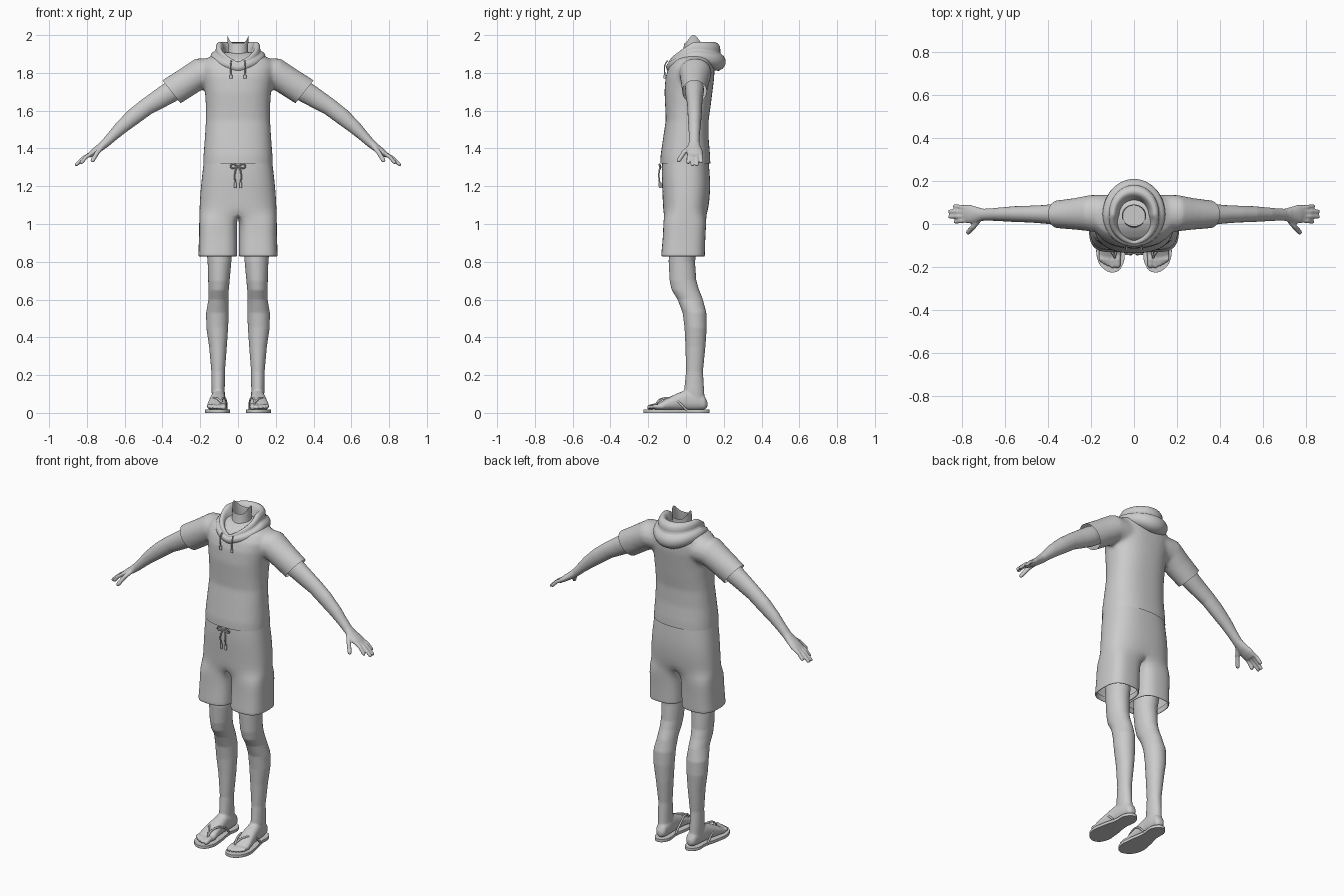
import bpy, bmesh, math
from mathutils import Vector as V

if "Cube" in bpy.data.objects:
    bpy.data.objects.remove(bpy.data.objects["Cube"])

X, Y, Z = V((1, 0, 0)), V((0, 1, 0)), V((0, 0, 1))


def ring(c, u, v, n=24, p=2.0):
    """Superellipse of points around c, spanned by u and v."""
    out = []
    for i in range(n):
        a = 2 * math.pi * i / n
        k = [math.copysign(abs(t) ** (2 / p), t) for t in (math.cos(a), math.sin(a))]
        out.append(V(c) + u * k[0] + v * k[1])
    return out


def loft(bm, rings, caps=True, closed=True):
    vs = [[bm.verts.new(p) for p in r] for r in rings]
    n = len(vs[0])
    for a, b in zip(vs, vs[1:]):
        for i in range(n if closed else n - 1):
            j = (i + 1) % n
            bm.faces.new((a[i], a[j], b[j], b[i]))
    if caps:
        bm.faces.new(vs[0])
        bm.faces.new(vs[-1])
    return vs


def tube(bm, path, ref, n=20):
    """Closed tube through (x, y, z, radius across, radius along ref)."""
    pts = [V(q[:3]) for q in path]
    rings = []
    for i, q in enumerate(path):
        d = (pts[min(i + 1, len(pts) - 1)] - pts[max(i - 1, 0)]).normalized()
        a = (ref - d * d.dot(ref)).normalized()
        rings.append(ring(pts[i], d.cross(a) * q[3], a * q[4], n))
    loft(bm, rings)


def digit(bm, pts, r, ref):
    """Finger or toe with a rounded tip."""
    a, b = V(pts[-2]), V(pts[-1])
    d = (b - a).normalized()
    path = [(*p, r, r) for p in pts[:-1]]
    path += [(*(b - d * r), r * .95, r * .95), (*(b - d * r * .3), r * .7, r * .7), (*b, r * .2, r * .2)]
    tube(bm, path, ref, 12)


def make(name, bm):
    bmesh.ops.recalc_face_normals(bm, faces=bm.faces)
    for f in bm.faces:
        f.smooth = True
    me = bpy.data.meshes.new(name)
    bm.to_mesh(me)
    bm.free()
    ob = bpy.data.objects.new(name, me)
    bpy.context.collection.objects.link(ob)
    return ob


def fuse(bm, voxel, smooth):
    """Melt overlapping closed parts into one skin and return it as bmesh."""
    ob = make("fuse_helper", bm)
    m = ob.modifiers.new("remesh", 'REMESH')
    m.mode, m.voxel_size = 'VOXEL', voxel
    s = ob.modifiers.new("smooth", 'SMOOTH')
    s.factor, s.iterations = .5, smooth
    out = bmesh.new()
    out.from_object(ob, bpy.context.evaluated_depsgraph_get())
    bpy.data.objects.remove(ob)
    return out


def cord(name, pts, r):
    cu = bpy.data.curves.new(name, 'CURVE')
    cu.dimensions, cu.bevel_depth, cu.bevel_resolution, cu.use_fill_caps = '3D', r, 2, True
    sp = cu.splines.new('BEZIER')
    sp.bezier_points.add(len(pts) - 1)
    for b, p in zip(sp.bezier_points, pts):
        b.co = p
        b.handle_left_type = b.handle_right_type = 'AUTO'
    sp.resolution_u = 6
    ob = bpy.data.objects.new(name, cu)
    bpy.context.collection.objects.link(ob)
    return ob


def mirror(ob):
    m = ob.modifiers.new("mirror", 'MIRROR')
    m.merge_threshold = .001


def subdivide(ob, lv=1):
    m = ob.modifiers.new("subsurf", 'SUBSURF')
    m.levels = m.render_levels = lv


# Shirt: torso and sleeves fused, then trimmed open at the hems
bm = bmesh.new()
torso = [(1.28, .186, -.137, .130), (1.36, .183, -.135, .128), (1.45, .176, -.122, .120),
         (1.55, .170, -.107, .120), (1.62, .170, -.110, .130), (1.70, .175, -.114, .140),
         (1.78, .188, -.108, .150), (1.83, .195, -.092, .150), (1.87, .178, -.065, .140),
         (1.895, .13, -.03, .12), (1.91, .07, 0, .09)]
loft(bm, [ring((0, (a + b) / 2, z), X * rx, Y * (b - a) / 2, 40, 2.4) for z, rx, a, b in torso])
for s in (1, -1):
    tube(bm, [(s * x, y, z, r, ry) for x, y, z, r, ry in
              [(.12, .05, 1.80, .078, .085), (.20, .05, 1.798, .082, .085), (.27, .047, 1.752, .078, .074),
               (.352, .045, 1.70, .078, .065), (.43, .045, 1.645, .075, .062)]], Y, 28)
bm = fuse(bm, .011, 6)
bmesh.ops.bisect_plane(bm, geom=bm.verts[:] + bm.edges[:] + bm.faces[:], plane_co=(0, 0, 1.32),
                       plane_no=(0, 0, -1), clear_outer=True)
for s in (1, -1):
    fs = [f for f in bm.faces if f.calc_center_median().x * s > .25]
    geom = list({v for f in fs for v in f.verts}) + list({e for f in fs for e in f.edges}) + fs
    bmesh.ops.bisect_plane(bm, geom=geom, plane_co=(s * .352, .045, 1.70),
                           plane_no=(s * .78, 0, -.62), clear_outer=True)
make("shirt", bm)

# Hood: section of two soft rolls swept round the neck, dipping to a V in front
back = [(.07, 1.82), (.14, 1.80), (.178, 1.845), (.165, 1.895), (.135, 1.90), (.15, 1.94),
        (.115, 1.97), (.09, 1.955), (.075, 1.91), (.06, 1.86)]
side = [(.10, 1.85), (.140, 1.855), (.150, 1.885), (.138, 1.915), (.113, 1.915), (.122, 1.945),
        (.10, 1.972), (.082, 1.955), (.072, 1.92), (.058, 1.87)]
front = [(.11, 1.79), (.138, 1.805), (.148, 1.825), (.143, 1.842), (.135, 1.842), (.136, 1.852),
         (.128, 1.858), (.118, 1.85), (.11, 1.835), (.10, 1.81)]
rings = []
for i in range(41):
    a = 2 * math.pi * i / 40
    w = math.cos(a)
    if w >= 0:
        t, A, B = w * w, side, back
    else:
        t, A, B = 1 - math.acos(-w) / (math.pi / 2), side, front
    rings.append([V((math.sin(a) * (p[0] * (1 - t) + q[0] * t), .04 + w * (p[0] * (1 - t) + q[0] * t),
                     p[1] * (1 - t) + q[1] * t)) for p, q in zip(A, B)])
bm = bmesh.new()
loft(bm, rings, caps=False, closed=False)
bmesh.ops.remove_doubles(bm, verts=bm.verts, dist=.0005)
subdivide(make("hood", bm))

# Neck: open stump whose rim rises to a point at each side
bm = bmesh.new()
rings = [ring((0, .035, z), X * r, Y * r, 32) for z, r in ((1.82, .085), (1.86, .062), (1.90, .052))]
rings.append([V((p.x * 1.08, p.y, 1.955 + .045 * abs(p.x / .052) ** 4))
              for p in ring((0, .04, 0), X * .052, Y * .05, 32)])
loft(bm, rings, caps=False)
bm.faces.new([bm.verts.new(p) for p in ring((0, .038, 1.91), X * .05, Y * .048, 32)])
make("neck", bm)

# Shorts: half pelvis running into one leg, mirrored
K, M = 17, 9
pelvis = [(1.36, .178, -.124, .118), (1.28, .188, -.130, .125), (1.20, .197, -.127, .130),
          (1.12, .203, -.123, .124), (1.06, .205, -.122, .116)]
leg = [(1.02, .005, .206, -.121, .110), (.95, .005, .207, -.122, .104), (.88, .004, .209, -.128, .102),
       (.84, .004, .211, -.132, .101), (.828, .004, .211, -.132, .101), (.828, .012, .203, -.124, .093),
       (.86, .012, .203, -.124, .093)]


def sup(a, p):
    return [math.copysign(abs(t) ** (2 / p), t) for t in (math.cos(a), math.sin(a))]


bm = bmesh.new()
rows = []
for z, rx, a, b in pelvis:
    arc = [sup(math.pi * (i / (K - 1) - .5), 2.5) for i in range(K)]
    rows.append([bm.verts.new((rx * max(c, 0) if 0 < i < K - 1 else 0, (a + b) / 2 + s * (b - a) / 2, z))
                 for i, (c, s) in enumerate(arc)])
a, b = pelvis[-1][2:]
rows[-1] += [bm.verts.new((0, b + (a - b) * i / (M + 1), 1.06 - .03 * math.sin(math.pi * i / (M + 1))))
             for i in range(1, M + 1)]
for z, x0, x1, a, b in leg:
    r = []
    for i in range(K + M):
        ang = math.radians(-135 + 270 * i / (K - 1)) if i < K else math.radians(135 + 90 * (i - K + 1) / (M + 1))
        c, s = sup(ang, 2.9)
        r.append(bm.verts.new(((x0 + x1) / 2 + c * (x1 - x0) / 2, (a + b) / 2 + s * (b - a) / 2, z)))
    rows.append(r)
for k, (a, b) in enumerate(zip(rows, rows[1:])):
    full = k >= len(pelvis) - 1
    for i in range(K + M if full else K - 1):
        j = (i + 1) % (K + M)
        bm.faces.new((a[i], a[j], b[j], b[i]))
ob = make("shorts", bm)
mirror(ob)
subdivide(ob)

# Arms with hands
bm = bmesh.new()
tube(bm, [(.25, .045, 1.765, .052, .048), (.355, .045, 1.70, .057, .05), (.42, .045, 1.66, .052, .043),
          (.485, .046, 1.62, .046, .039), (.55, .046, 1.57, .044, .037), (.62, .045, 1.51, .036, .032),
          (.66, .044, 1.47, .029, .029), (.70, .043, 1.43, .024, .028), (.73, .043, 1.405, .021, .036),
          (.765, .046, 1.38, .018, .044), (.79, .048, 1.362, .013, .041)], Y)
for y0, y1, x, z in ((.018, .010, .835, 1.318), (.037, .034, .862, 1.308),
                     (.057, .058, .862, 1.308), (.075, .083, .838, 1.322)):
    digit(bm, [(.765, y0, 1.38), ((.765 + x) / 2 + .004, (y0 + y1) / 2, (1.38 + z) / 2 + .006), (x, y1, z)], .0105, Y)
digit(bm, [(.715, .025, 1.412), (.745, -.012, 1.378), (.775, -.044, 1.328)], .0125, Y)
mirror(make("arm", fuse(bm, .005, 3)))

# Legs with feet and toes
bm = bmesh.new()
shin = [(.95, .105, .07, -.09, .07), (.80, .098, .063, -.092, .048), (.70, .101, .057, -.087, .055),
        (.65, .103, .054, -.076, .070), (.60, .104, .053, -.045, .090), (.53, .109, .060, -.018, .108),
        (.45, .110, .058, -.008, .110), (.35, .106, .047, -.003, .103), (.22, .105, .036, 0, .090),
        (.12, .105, .035, -.010, .096), (.06, .103, .034, -.01, .100)]
loft(bm, [ring((x, (a + b) / 2, z), X * r, Y * (b - a) / 2) for z, x, r, a, b in shin])
foot = [(.113, .1, .015, .03, .06), (.098, .1, .03, .018, .09), (.05, .102, .037, .014, .12),
        (0, .105, .039, .014, .122), (-.05, .108, .044, .014, .102), (-.10, .111, .050, .014, .078),
        (-.14, .112, .053, .014, .054), (-.165, .112, .046, .017, .04)]
loft(bm, [ring((x, y, (a + b) / 2), X * r, Z * (b - a) / 2, 24, 2.3) for y, x, r, a, b in foot])
for x, y, r in ((.076, -.206, .0155), (.1, -.206, .0115), (.12, -.197, .011), (.138, -.187, .011), (.154, -.172, .0105)):
    digit(bm, [(x, -.12, .032), (x, -.165, .036), (x, y, .026)], r, X)
mirror(make("leg", fuse(bm, .0055, 3)))

# Sandals and all cords, one per side
for s in (1, -1):
    sole = cord("sandal_sole", [(s * x, y, 0) for x, y in
                ((.10, .124), (.063, .095), (.062, 0), (.048, -.10), (.050, -.18), (.085, -.222),
                 (.14, -.208), (.172, -.15), (.166, -.07), (.145, .02), (.138, .095))], .001)
    cu = sole.data
    cu.dimensions, cu.fill_mode, cu.extrude = '2D', 'BOTH', .0075
    cu.splines[0].use_cyclic_u = True
    sole.location.z = .0085
    for path in ([(.089, -.155, .016), (.089, -.152, .056), (.078, -.10, .079), (.063, -.04, .062), (.062, .01, .014)],
                 [(.089, -.152, .056), (.115, -.11, .078), (.143, -.06, .07), (.148, .005, .014)]):
        cord("sandal_strap", [(s * x, y, z) for x, y, z in path], .0055)
    cord("hood_cord", [(s * .035, -.098, 1.865), (s * .039, -.112, 1.84), (s * .037, -.112, 1.785)], .0035)
    cord("hood_cord_end", [(s * .037, -.112, 1.79), (s * .037, -.112, 1.77)], .008)
    cord("waist_cord", [(s * .003, -.132, 1.305), (s * .014, -.142, 1.28), (s * .014, -.138, 1.20)], .004)
    cord("waist_cord_end", [(s * .014, -.138, 1.22), (s * .015, -.137, 1.19)], .007)
    cord("waist_bow", [(0, -.135, 1.305), (s * .03, -.141, 1.316), (s * .038, -.138, 1.30), (0, -.136, 1.302)], .004)
